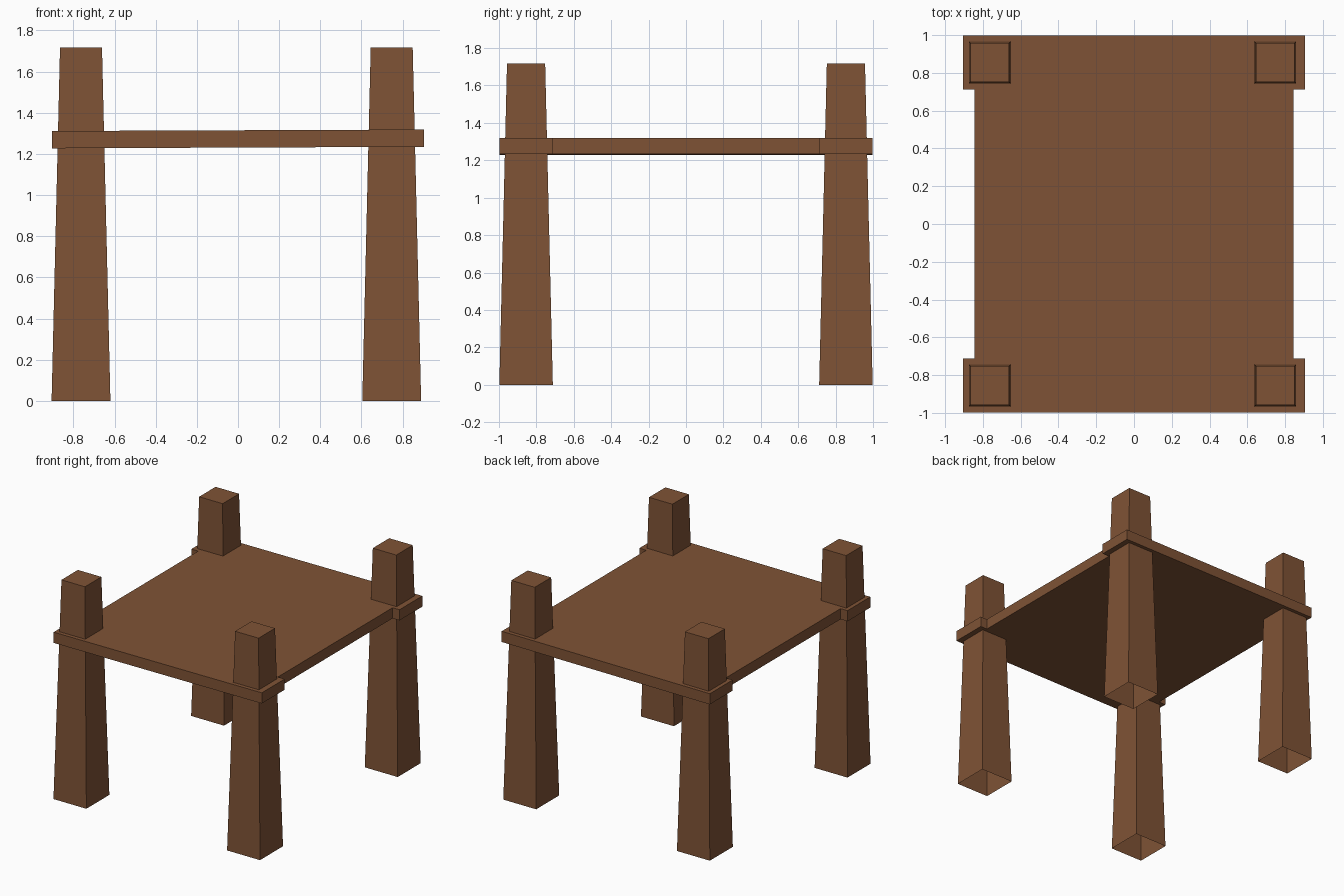
import bpy, bmesh

if "Cube" in bpy.data.objects:
    bpy.data.objects.remove(bpy.data.objects["Cube"])

wood = bpy.data.materials.new("brown wood")
wood.diffuse_color = (0.212, 0.086, 0.036, 1)
wood.use_nodes = True
wood.node_tree.nodes["Principled BSDF"].inputs["Base Color"].default_value = wood.diffuse_color


def finish(name, bm):
    bmesh.ops.recalc_face_normals(bm, faces=bm.faces)
    mesh = bpy.data.meshes.new(name)
    bm.to_mesh(mesh)
    bm.free()
    mesh.materials.append(wood)
    obj = bpy.data.objects.new(name, mesh)
    bpy.context.collection.objects.link(obj)
    return obj


# Tapered square post, open underneath
def post(name, foot_x, foot_y, top_x, top_y):
    bm = bmesh.new()
    foot, top = [[bm.verts.new((x + sx * h, y + sy * h, z))
                  for sx, sy in ((-1, -1), (1, -1), (1, 1), (-1, 1))]
                 for x, y, z, h in ((foot_x, foot_y, 0, 0.143), (top_x, top_y, 1.718, 0.102))]
    for i in range(4):
        j = (i + 1) % 4
        bm.faces.new((foot[i], foot[j], top[j], top[i]))
    bm.faces.new(top)
    finish(name, bm)


for side, fx, tx in (("left", -0.763, -0.763), ("right", 0.747, 0.747)):
    for end, s in (("front", -1), ("back", 1)):
        post(f"{end}_{side}_leg", fx, s * 0.855, tx, s * 0.855)

# Table top: a slab with wider corners, very slightly tilted
half = [(0.905, -0.997), (0.905, -0.713), (0.845, -0.713),
        (0.845, 0.713), (0.905, 0.713), (0.905, 0.997)]
outline = half + [(-x, y) for x, y in reversed(half)]
bm = bmesh.new()
face = bm.faces.new([bm.verts.new((x, y, 1.231 + 0.004 * x)) for x, y in outline])
ext = bmesh.ops.extrude_face_region(bm, geom=[face], use_keep_orig=True)
bmesh.ops.translate(bm, vec=(0, 0, 0.084),
                    verts=[v for v in ext["geom"] if isinstance(v, bmesh.types.BMVert)])
finish("table_top", bm)
